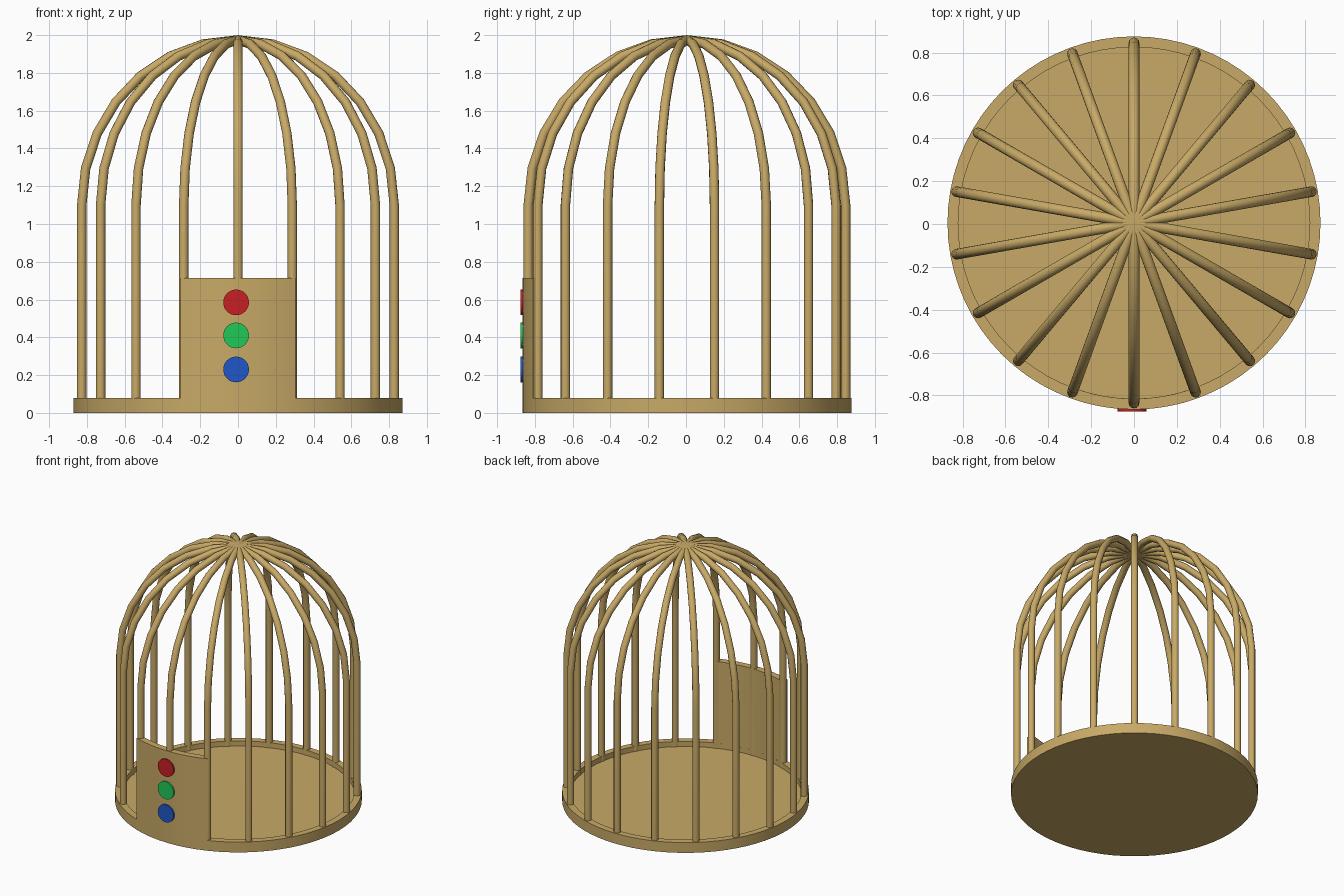
import bpy, bmesh
from math import sin, cos, pi, radians

cube = bpy.data.objects.get("Cube")
if cube:
    bpy.data.objects.remove(cube, do_unlink=True)

CENTRE_Y = 0.005
BASE_R, RIM_R = 0.87, 0.82
BASE_H, FLOOR_Z = 0.08, 0.04
BAR_R, BAR_RING = 0.025, 0.84
SPRING_Z, APEX_Z = 1.1, 1.975
BARS = 18


def material(name, rgb):
    mat = bpy.data.materials.new(name)
    mat.use_nodes = True
    mat.diffuse_color = (*rgb, 1)
    mat.node_tree.nodes["Principled BSDF"].inputs["Base Color"].default_value = (*rgb, 1)
    return mat


wood = material("tan wood", (0.58, 0.40, 0.135))
red = material("red", (0.58, 0.014, 0.018))
green = material("green", (0.014, 0.58, 0.095))
blue = material("blue", (0.014, 0.095, 0.58))


def select(obj):
    bpy.ops.object.select_all(action="DESELECT")
    obj.select_set(True)
    bpy.context.view_layer.objects.active = obj


def add_object(name, bm, mat):
    bmesh.ops.recalc_face_normals(bm, faces=bm.faces)
    mesh = bpy.data.meshes.new(name)
    bm.to_mesh(mesh)
    bm.free()
    mesh.materials.append(mat)
    obj = bpy.data.objects.new(name, mesh)
    bpy.context.collection.objects.link(obj)
    obj.location.y = CENTRE_Y
    select(obj)
    bpy.ops.object.shade_smooth_by_angle(angle=radians(35))
    return obj


# Round base tray with a raised rim, turned from a profile
bm = bmesh.new()
profile = [(0, 0), (BASE_R, 0), (BASE_R, BASE_H), (RIM_R, BASE_H),
           (RIM_R, FLOOR_Z), (0, FLOOR_Z)]
verts = [bm.verts.new((r, 0, z)) for r, z in profile]
edges = [bm.edges.new(pair) for pair in zip(verts, verts[1:])]
bmesh.ops.spin(bm, geom=verts + edges, cent=(0, 0, 0), axis=(0, 0, 1),
               angle=2 * pi, steps=72, use_merge=True)
bmesh.ops.remove_doubles(bm, verts=bm.verts, dist=0.0001)
add_object("base_tray", bm, wood)

# Cage bars: each spline arches over the dome to the opposite side
half = [(BAR_RING, FLOOR_Z)]
for i in range(7):
    a = pi / 2 * i / 7
    half.append((BAR_RING * cos(a), SPRING_Z + (APEX_Z - SPRING_Z) * sin(a)))
arch = half + [(0, APEX_Z)] + [(-r, z) for r, z in reversed(half)]

curve = bpy.data.curves.new("cage_bars", "CURVE")
curve.dimensions = "3D"
curve.bevel_depth = BAR_R
curve.bevel_resolution = 4
curve.use_fill_caps = True
for k in range(BARS // 2):
    a = pi / 2 + 2 * pi * k / BARS
    spline = curve.splines.new("POLY")
    spline.points.add(len(arch) - 1)
    for point, (r, z) in zip(spline.points, arch):
        point.co = (r * cos(a), r * sin(a), z, 1)
curve.materials.append(wood)
bars = bpy.data.objects.new("cage_bars", curve)
bpy.context.collection.objects.link(bars)
bars.location.y = CENTRE_Y
select(bars)
bpy.ops.object.convert(target="MESH")
bpy.ops.object.shade_smooth_by_angle(angle=radians(40))

# Curved front panel standing on the rim
bm = bmesh.new()
steps, spread, panel_top = 12, radians(20.5), 0.715
angles = [-pi / 2 - spread + 2 * spread * i / steps for i in range(steps + 1)]
outline = [(BASE_R, a) for a in angles] + [(RIM_R, a) for a in reversed(angles)]
face = bm.faces.new([bm.verts.new((r * cos(a), r * sin(a), FLOOR_Z)) for r, a in outline])
top = bmesh.ops.extrude_face_region(bm, geom=[face])["geom"]
bmesh.ops.translate(bm, vec=(0, 0, panel_top - FLOOR_Z),
                    verts=[v for v in top if isinstance(v, bmesh.types.BMVert)])
add_object("front_panel", bm, wood)

# Three round buttons down the panel
for name, z, mat in (("top_button", 0.585, red), ("middle_button", 0.41, green),
                     ("bottom_button", 0.23, blue)):
    bpy.ops.mesh.primitive_cylinder_add(vertices=32, radius=0.068, depth=0.035,
                                        location=(-0.01, -0.858, z),
                                        rotation=(pi / 2, 0, 0))
    button = bpy.context.object
    button.name = name
    button.data.materials.append(mat)
    bpy.ops.object.shade_smooth_by_angle(angle=radians(35))
